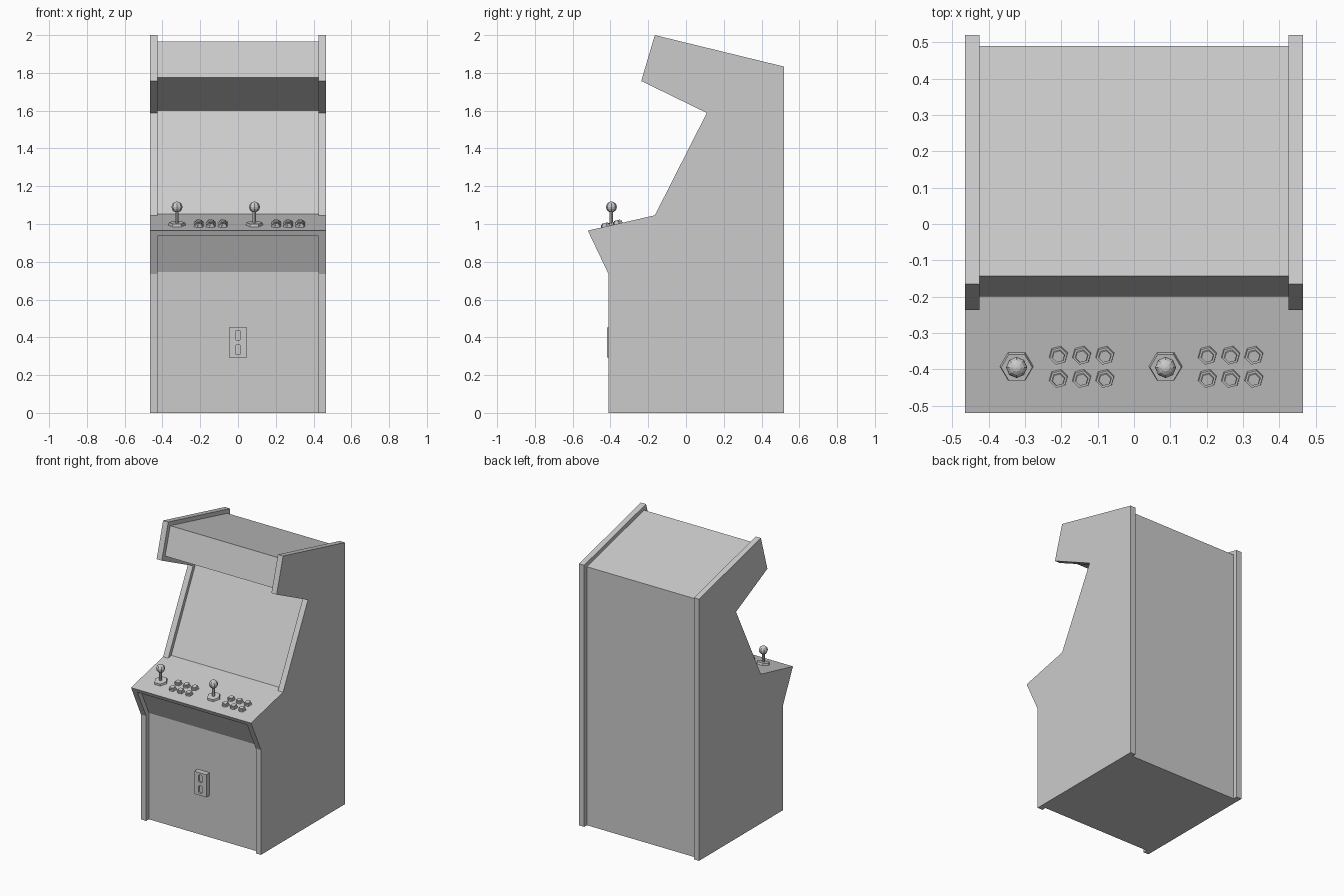
import bpy, bmesh, math
from mathutils import Matrix, Vector

if "Cube" in bpy.data.objects:
    bpy.data.objects.remove(bpy.data.objects["Cube"])


def make_object(name, bm):
    bmesh.ops.recalc_face_normals(bm, faces=bm.faces)
    mesh = bpy.data.meshes.new(name)
    bm.to_mesh(mesh)
    bm.free()
    obj = bpy.data.objects.new(name, mesh)
    bpy.context.collection.objects.link(obj)
    return obj


def extrude(name, points, axis, start, end):
    """Extrude a closed 2D outline along x (points are y,z) or y (points are x,z)."""
    bm = bmesh.new()
    put = (lambda p, d: (d, p[0], p[1])) if axis == 'x' else (lambda p, d: (p[0], d, p[1]))
    face = bm.faces.new([bm.verts.new(put(p, start)) for p in points])
    ext = bmesh.ops.extrude_face_region(bm, geom=[face])
    shift = Vector((end - start, 0, 0) if axis == 'x' else (0, end - start, 0))
    bmesh.ops.translate(bm, vec=shift, verts=[v for v in ext['geom'] if isinstance(v, bmesh.types.BMVert)])
    return make_object(name, bm)


def cut(obj, cutter):
    mod = obj.modifiers.new('cut', 'BOOLEAN')
    mod.operation, mod.solver, mod.object = 'DIFFERENCE', 'EXACT', cutter
    bpy.context.view_layer.objects.active = obj
    bpy.ops.object.modifier_apply(modifier=mod.name)
    bpy.data.objects.remove(cutter)


def frustum(bm, frame, sides, r1, r2, z1, z2, turn=0.0):
    """Cone section between z1 and z2; the first corner points along +x at turn 0."""
    m = frame @ Matrix.Translation((0, 0, (z1 + z2) / 2)) @ Matrix.Rotation(turn + math.pi / 2, 4, 'Z')
    bmesh.ops.create_cone(bm, cap_ends=True, segments=sides, radius1=r1, radius2=r2, depth=z2 - z1, matrix=m)


# Cabinet: full-width silhouette, then recesses between the side panels
cabinet = extrude('cabinet', [(-.41, 0), (.52, 0), (.52, 1.833), (-.165, 2), (-.237, 1.757),
                              (.11, 1.588), (-.165, 1.046), (-.52, .965), (-.41, .735)], 'x', -.465, .465)
cut(cabinet, extrude('upper_recess', [(-.165, 1.046), (-.132, 1.0535), (.143, 1.602), (-.2, 1.775),
                                      (-.143, 1.966), (.49, 1.811), (.49, -.1), (.6, -.1), (.6, 2.1),
                                      (-.6, 2.1), (-.6, 1.2)], 'x', -.425, .425))
cut(cabinet, extrude('lower_recess', [(-.38, -.1), (-.38, .745), (-.475, .944), (-.6, .916), (-.6, -.1)],
                     'x', -.425, .425))

# Coin door with two recessed slots
door = extrude('coin_door', [(-.047, .293), (.047, .293), (.047, .452), (-.047, .452)], 'y', -.417, -.375)
for z in (.335, .411):
    w, h, c = .014, .026, .006
    slot = [(-w, -h + c), (-w + c, -h), (w - c, -h), (w, -h + c), (w, h - c), (w - c, h), (-w + c, h), (-w, h - c)]
    cut(door, extrude('slot_cutter', [(x, z + dz) for x, dz in slot], 'y', -.43, -.405))

# Player controls on the sloped panel
SLOPE = (1.046 - .965) / .355


def panel_frame(x, y):
    return Matrix.Translation((x, y, .965 + SLOPE * (y + .52))) @ Matrix.Rotation(math.atan(SLOPE), 4, 'X')


for player, x0 in (('left', -.323), ('right', .087)):
    # Joystick: hexagonal plate, upright shaft, ball
    bm = bmesh.new()
    frustum(bm, panel_frame(x0, -.392), 6, .047, .043, -.004, .014)
    upright = Matrix.Translation((x0, -.395, 0))
    frustum(bm, upright, 8, .009, .009, 1.0, 1.075)
    bmesh.ops.create_uvsphere(bm, u_segments=8, v_segments=8, radius=.029,
                              matrix=upright @ Matrix.Translation((0, 0, 1.09)))
    make_object(player + '_joystick', bm)

    # Six buttons: hexagonal collar with a smaller plunger
    bm = bmesh.new()
    for dx in (.115, .179, .243):
        for y in (-.361, -.425):
            frame = panel_frame(x0 + dx, y)
            frustum(bm, frame, 6, .027, .025, -.003, .012, .25)
            frustum(bm, frame, 6, .019, .017, .01, .019, .25)
    make_object(player + '_buttons', bm)
